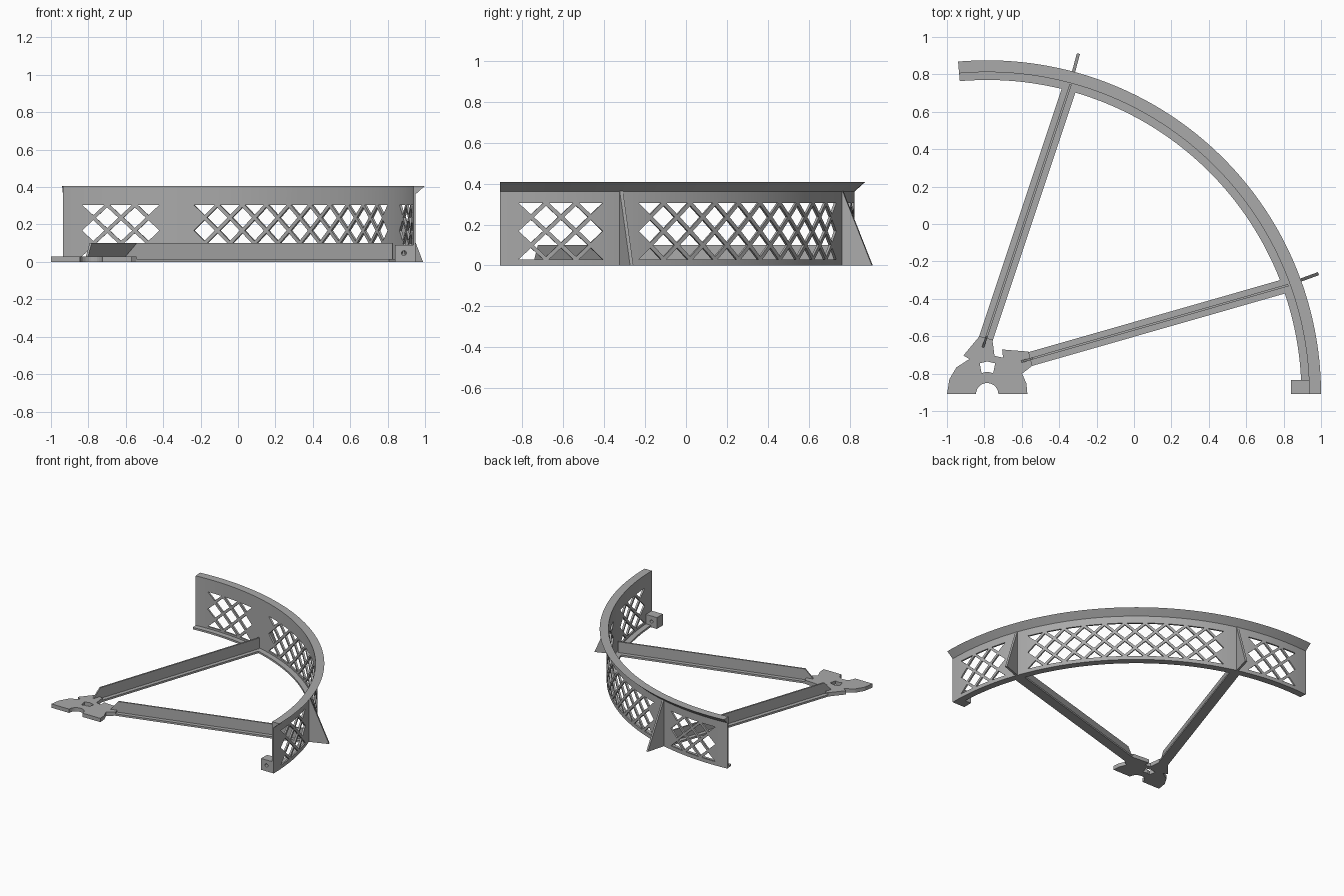
import bpy
import bmesh
from math import cos, sin, radians, pi
from mathutils import Vector

if "Cube" in bpy.data.objects:
    bpy.data.objects.remove(bpy.data.objects["Cube"], do_unlink=True)

grey = bpy.data.materials.new("plain_grey")
grey.use_nodes = True
grey.diffuse_color = (0.4, 0.4, 0.4, 1)
grey.node_tree.nodes["Principled BSDF"].inputs["Base Color"].default_value = (0.4, 0.4, 0.4, 1)

CENTRE = Vector((-0.785, -0.91, 0))   # centre of the curved wall
WALL_R = 1.729
SWEEP = 95


def direction(deg):
    return Vector((cos(radians(deg)), sin(radians(deg)), 0))


def finish(name, bm):
    bmesh.ops.recalc_face_normals(bm, faces=bm.faces)
    mesh = bpy.data.meshes.new(name)
    bm.to_mesh(mesh)
    bm.free()
    mesh.materials.append(grey)
    obj = bpy.data.objects.new(name, mesh)
    bpy.context.collection.objects.link(obj)
    return obj


def add_prism(bm, points, push):
    """Closed prism from a planar outline pushed along a vector."""
    a = [bm.verts.new(p) for p in points]
    b = [bm.verts.new(Vector(p) + push) for p in points]
    bm.faces.new(a)
    bm.faces.new(b)
    for i in range(len(a)):
        j = (i + 1) % len(a)
        bm.faces.new((a[i], a[j], b[j], b[i]))


def prism(name, points, push):
    bm = bmesh.new()
    add_prism(bm, points, push)
    return finish(name, bm)


def cut(obj, cutter):
    cutter.hide_render = True
    mod = obj.modifiers.new("cut", 'BOOLEAN')
    mod.operation = 'DIFFERENCE'
    mod.solver = 'EXACT'
    mod.object = cutter
    bpy.ops.object.select_all(action='DESELECT')
    bpy.context.view_layer.objects.active = obj
    obj.select_set(True)
    bpy.ops.object.modifier_apply(modifier=mod.name)
    bpy.data.objects.remove(cutter, do_unlink=True)


# Curved wall: inner ledge, thin upright and sloped outer rim, swept round the centre
profile = [(1.68, 0), (1.735, 0), (1.735, 0.362), (1.785, 0.407),
           (1.722, 0.407), (1.722, 0.015), (1.68, 0.015)]
bm = bmesh.new()
rings = [[bm.verts.new(CENTRE + direction(a) * r + Vector((0, 0, z))) for r, z in profile]
         for a in range(SWEEP + 1)]
for one, two in zip(rings, rings[1:]):
    for i in range(len(profile)):
        j = (i + 1) % len(profile)
        bm.faces.new((one[i], one[j], two[j], two[i]))
bm.faces.new(rings[0])
bm.faces.new(rings[-1])
wall = finish("curved_wall", bm)

# Lattice openings: staggered diamonds, cut in half along the top and bottom rows
PITCH, ROW, MID = 4.93, 0.0688, 0.1675
HALF_W, HALF_H = 0.060, 0.0555
bm = bmesh.new()


def add_opening(angle, row):
    out = direction(angle)
    side = Vector((-out.y, out.x, 0))
    shape = [(-HALF_W, 0), (0, HALF_H), (HALF_W, 0), (0, -HALF_H)]
    if abs(row) == 2:
        shape.pop(1 if row > 0 else 3)
    base = CENTRE + out * 1.70 + Vector((0, 0, MID + row * ROW))
    add_prism(bm, [base + side * s + Vector((0, 0, h)) for s, h in shape], out * 0.06)


for middle, count in ((9.95, 3), (47.25, 10), (84.7, 3)):
    for i in range(count):
        angle = middle + (i - (count - 1) / 2) * PITCH
        for row in (-2, 0, 2):
            add_opening(angle, row)
        if i < count - 1:
            for row in (-1, 1):
                add_opening(angle + PITCH / 2, row)
cut(wall, finish("lattice_cutter", bm))
bpy.ops.object.shade_smooth_by_angle(angle=radians(20))

# Triangular buttress fins outside the wall
for name, angle in (("right_fin", 20), ("rear_fin", 75)):
    out = direction(angle)
    side = Vector((-out.y, out.x, 0)) * 0.017
    prism(name, [CENTRE + out * r - side / 2 + Vector((0, 0, z))
                 for r, z in ((1.725, 0), (1.885, 0), (1.736, 0.365), (1.725, 0.365))], side)

# Spokes: flat strip with an upright web whose hub end slopes
spokes = (("right_spoke", Vector((-0.61, -0.738, 0)), Vector((0.825, -0.327, 0))),
          ("rear_spoke", Vector((-0.81, -0.668, 0)), Vector((-0.338, 0.748, 0))))
for name, start, end in spokes:
    along = (end - start).normalized()
    side = Vector((-along.y, along.x, 0))
    length = (end - start).length
    strip = [(0.05, -0.038), (length - 0.02, -0.038), (length - 0.02, 0.038), (0.05, 0.038)]
    prism(name + "_strip", [start + along * d + side * s for d, s in strip], Vector((0, 0, 0.015)))
    web = [(0, 0.02), (0.07, 0.1), (length, 0.1), (length, 0), (0.05, 0)]
    prism(name + "_web", [start + along * d - side * 0.006 + Vector((0, 0, z)) for d, z in web],
          side * 0.012)

# Hub plate with a rounded left lobe, a half-round pivot notch and a window
outline = [(-1.0, -0.91), (-0.987, -0.83), (-0.95, -0.767), (-0.88, -0.722), (-0.912, -0.703),
           (-0.826, -0.60), (-0.757, -0.618), (-0.746, -0.705), (-0.70, -0.715), (-0.705, -0.671),
           (-0.564, -0.682), (-0.543, -0.757), (-0.598, -0.80), (-0.575, -0.853), (-0.57, -0.91)]
notch = [(CENTRE.x + 0.06 * cos(i * pi / 12), CENTRE.y + 0.06 * sin(i * pi / 12)) for i in range(13)]
hub = prism("hub_plate", [(x, y, 0) for x, y in outline + notch], Vector((0, 0, 0.03)))
window = [(-0.825, -0.745), (-0.785, -0.735), (-0.742, -0.745), (-0.753, -0.797),
          (-0.785, -0.79), (-0.815, -0.797)]
cut(hub, prism("hub_window_cutter", [(x, y, -0.05) for x, y in window], Vector((0, 0, 0.15))))

# Drilled mounting block at the front end of the wall
block = prism("mounting_block", [(0.84, -0.91, 0), (0.938, -0.91, 0), (0.938, -0.835, 0),
                                 (0.84, -0.835, 0)], Vector((0, 0, 0.09)))
hole = [(0.887 + 0.013 * cos(i * pi / 8), -1, 0.047 + 0.013 * sin(i * pi / 8)) for i in range(16)]
cut(block, prism("bolt_hole_cutter", hole, Vector((0, 0.3, 0))))
